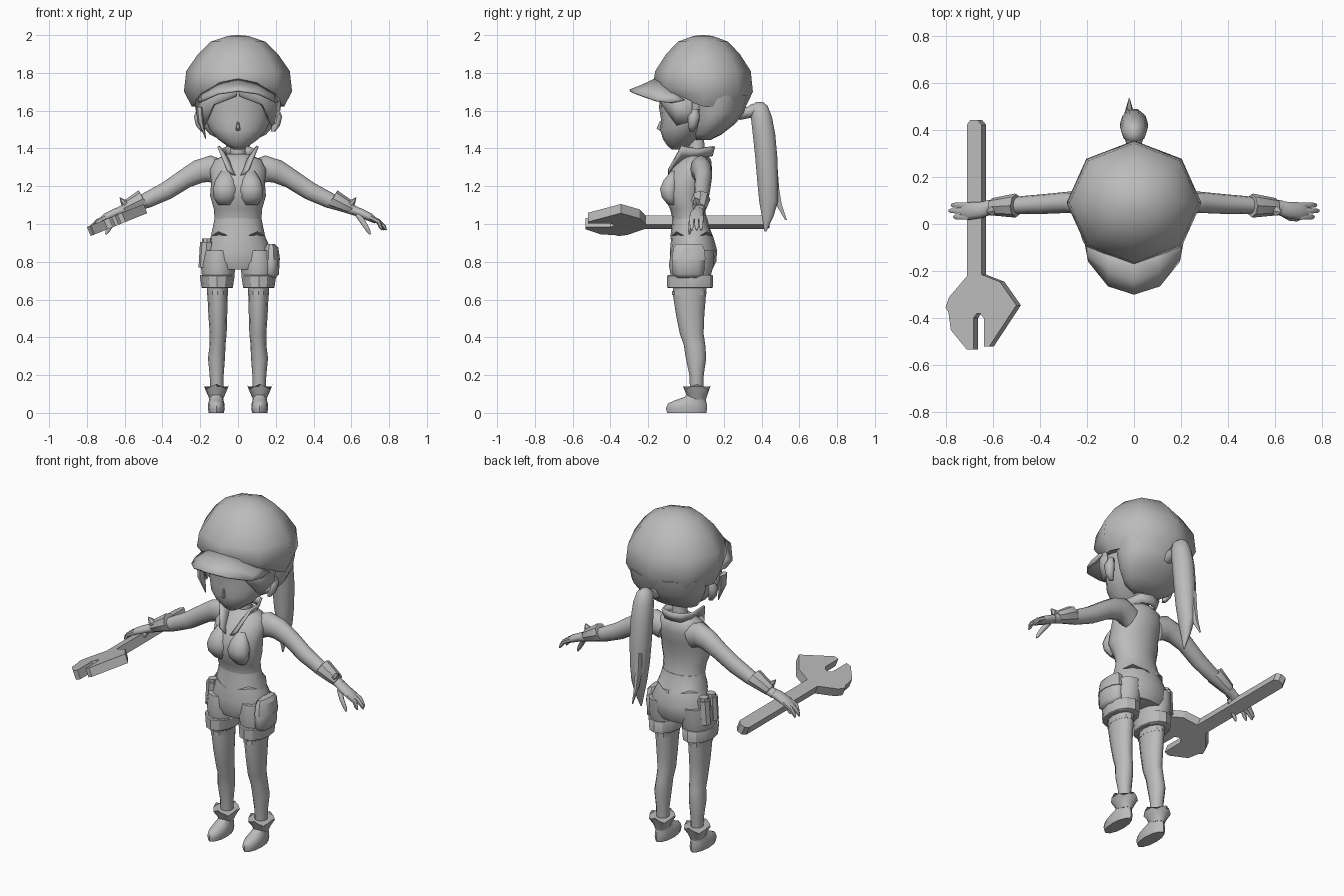
import bpy, math
from mathutils import Vector

grey = bpy.data.materials.new("plain_grey")
grey.diffuse_color = (0.5, 0.5, 0.5, 1)


def make(name, verts, faces, mirror=False, thick=0, angle=60):
    me = bpy.data.meshes.new(name)
    me.from_pydata([tuple(v) for v in verts], [], faces)
    me.materials.append(grey)
    ob = bpy.data.objects.new(name, me)
    bpy.context.collection.objects.link(ob)
    bpy.ops.object.select_all(action='DESELECT')
    ob.select_set(True)
    bpy.context.view_layer.objects.active = ob
    bpy.ops.object.mode_set(mode='EDIT')
    bpy.ops.mesh.select_all(action='SELECT')
    bpy.ops.mesh.normals_make_consistent(inside=False)
    bpy.ops.object.mode_set(mode='OBJECT')
    if angle:
        bpy.ops.object.shade_smooth_by_angle(angle=math.radians(angle))
    if mirror:
        ob.modifiers.new("mirror", 'MIRROR')
    if thick:
        ob.modifiers.new("thickness", 'SOLIDIFY').thickness = thick
    return ob


def loft(name, rings, n=12, limb=False, wave=0, **kw):
    """Rings are (x, y, z, rx, ry); limbs turn their rings to follow the path."""
    cs = [Vector(r[:3]) for r in rings]
    verts, faces = [], []
    for i, r in enumerate(rings):
        ax, ay = Vector((1, 0, 0)), Vector((0, 1, 0))
        if limb:
            t = (cs[min(i + 1, len(cs) - 1)] - cs[max(i - 1, 0)]).normalized()
            ax = ay.cross(t).normalized()
            ay = t.cross(ax)
        for k in range(n):
            a = 2 * math.pi * k / n
            p = cs[i] + ax * r[3] * math.cos(a) + ay * r[4] * math.sin(a)
            if i == len(rings) - 1:
                p.z += wave * math.cos(4 * a)
            verts.append(p)
    for i in range(len(rings) - 1):
        for k in range(n):
            j = (k + 1) % n
            faces.append((i * n + k, i * n + j, i * n + n + j, i * n + n + k))
    faces += [tuple(range(n)), tuple(range(len(verts) - n, len(verts)))]
    return make(name, verts, faces, **kw)


def stack(name, rows, cx=0, **kw):
    """Horizontal sections as (z, half width, front y, back y)."""
    return loft(name, [(cx, (f + b) / 2, z, w, (b - f) / 2) for z, w, f, b in rows], **kw)


def strip(name, rows, thick=0.012, **kw):
    n = len(rows[0])
    faces = [(i * n + k, i * n + k + 1, i * n + n + k + 1, i * n + n + k)
             for i in range(len(rows) - 1) for k in range(n - 1)]
    return make(name, [p for r in rows for p in r], faces, True, thick, **kw)


# torso and hips
stack("torso", [(.76, .15, -.07, .14), (.80, .175, -.085, .16), (.86, .178, -.085, .165),
                (.93, .145, -.078, .145), (1.0, .122, -.065, .115), (1.08, .128, -.085, .10),
                (1.15, .148, -.12, .105), (1.22, .142, -.115, .12), (1.29, .15, -.08, .138),
                (1.34, .125, -.03, .133), (1.37, .06, .0, .11)], n=16)
loft("bust", [(.068, -.075, 1.10, .035, .02), (.068, -.085, 1.14, .062, .045),
              (.068, -.09, 1.185, .066, .05), (.066, -.08, 1.23, .055, .042),
              (.06, -.06, 1.28, .03, .02)], n=10, mirror=True)
stack("vest_hem", [(1.03, .124, -.072, .112), (.99, .132, -.076, .122),
                   (.94, .147, -.084, .147)], n=16, wave=-.02)

# shorts
stack("shorts_leg", [(.86, .085, -.08, .15), (.78, .092, -.09, .145), (.72, .085, -.08, .13)],
      cx=.105, mirror=True)
stack("shorts_cuff", [(.73, .09, -.095, .14), (.725, .092, -.10, .143), (.665, .083, -.10, .143),
                      (.66, .078, -.09, .13)], cx=.11, mirror=True, angle=30)

# legs
loft("leg", [(.11, .02, .70, .057, .09), (.108, .018, .63, .054, .088), (.107, .022, .52, .05, .075),
             (.105, .03, .42, .045, .063), (.108, .045, .36, .042, .057), (.114, .053, .29, .045, .054),
             (.113, .056, .2, .037, .038), (.112, .057, .1, .033, .035)], mirror=True)
stack("stocking_band", [(.645, .056, -.074, .108), (.625, .055, -.074, .107)],
      cx=.108, mirror=True, angle=30)

# boots
stack("boot", [(0, .04, -.10, .108), (.025, .045, -.106, .112), (.05, .043, -.095, .11),
               (.068, .038, -.055, .105), (.085, .035, -.005, .105), (.11, .038, .01, .10)],
      cx=.115, mirror=True)
stack("boot_cuff", [(.07, .034, .012, .105), (.10, .048, 0, .115), (.14, .07, -.02, .134)],
      cx=.115, wave=.014, n=16, mirror=True, angle=30)

# arms and hands
loft("arm", [(.09, .075, 1.27, .07, .05), (.15, .08, 1.293, .07, .056), (.21, .088, 1.277, .062, .05),
             (.28, .092, 1.24, .052, .045), (.38, .085, 1.175, .048, .042),
             (.48, .08, 1.127, .042, .038), (.57, .075, 1.09, .03, .03), (.63, .07, 1.065, .024, .03)],
     limb=True, mirror=True)
loft("wrist_cuff", [(.50, .078, 1.135, .049, .049), (.505, .078, 1.132, .051, .051),
                    (.60, .073, 1.085, .034, .037), (.605, .073, 1.082, .03, .033)],
     limb=True, n=8, mirror=True, angle=30)
loft("cuff_bow", [(.59, .06, 1.10, .02, .02), (.61, .055, 1.12, .014, .022), (.625, .05, 1.14, .002, .004)],
     limb=True, n=6, mirror=True, angle=30)
loft("palm", [(.60, .072, 1.078, .022, .028), (.65, .06, 1.058, .024, .036),
              (.70, .055, 1.035, .021, .039), (.73, .055, 1.015, .014, .034)], limb=True, n=10, mirror=True)
for i, (y, tip) in enumerate([(.03, .765), (.056, .785), (.08, .775)]):
    loft("finger_%d" % i, [(.70, y, 1.035, .014, .014), (.745, y, 1.012, .013, .013),
                           (tip - .01, y, .985, .01, .011), (tip, y, .968, .004, .005)],
         limb=True, n=6, mirror=True)
loft("thumb", [(.635, .045, 1.05, .016, .015), (.665, .025, 1.005, .014, .013),
               (.69, .02, .965, .011, .01), (.70, .018, .945, .004, .004)], limb=True, n=6, mirror=True)

# collar and neck
loft("neck", [(0, .06, 1.32, .06, .05), (0, .058, 1.38, .04, .045), (0, .05, 1.48, .04, .045)], n=10)
strip("collar", [[(.01, -.095, 1.255), (.045, -.025, 1.34), (.065, .06, 1.355), (.045, .12, 1.36), (0, .13, 1.362)],
                 [(.05, -.095, 1.29), (.10, -.025, 1.415), (.085, .06, 1.40), (.06, .125, 1.41), (0, .142, 1.412)]],
      angle=30)

# head
stack("face", [(1.395, .022, -.075, -.02), (1.415, .06, -.10, .02), (1.45, .108, -.122, .06),
               (1.50, .15, -.138, .12), (1.55, .172, -.132, .16), (1.61, .182, -.142, .2),
               (1.72, .185, -.14, .2)], n=16)
loft("nose", [(0, -.13, 1.495, .012, .012), (0, -.142, 1.505, .012, .016), (0, -.128, 1.545, .004, .012)], n=6)
loft("ear", [(.185, .03, 1.49, .012, .012), (.20, .035, 1.52, .022, .025), (.208, .042, 1.57, .026, .032),
             (.20, .045, 1.61, .015, .02)], n=8, mirror=True)

# hair
stack("back_hair", [(1.445, .09, .05, .13), (1.475, .15, .03, .19), (1.53, .198, .025, .26),
                    (1.59, .222, .015, .31), (1.68, .235, .0, .33)], n=16)
strip("fringe", [[(0, -.15, 1.76), (.11, -.135, 1.74), (.19, -.06, 1.69), (.225, .03, 1.65)],
                 [(0, -.155, 1.71), (.11, -.145, 1.67), (.195, -.06, 1.61), (.222, .03, 1.59)],
                 [(.01, -.156, 1.675), (.13, -.128, 1.63), (.182, -.05, 1.52), (.205, .02, 1.54)]])
loft("side_lock", [(-.205, -.05, 1.62, .02, .035), (-.198, -.06, 1.54, .016, .028),
                   (-.17, -.06, 1.45, .002, .003)], n=6)
loft("hair_tie", [(0, .28, 1.585, .035, .035), (0, .33, 1.59, .03, .03), (0, .365, 1.605, .04, .035)],
     limb=True, n=8)
stack("ponytail", [(1.645, .015, .37, .41), (1.625, .04, .34, .435), (1.57, .055, .34, .457),
                   (1.48, .06, .35, .475), (1.36, .06, .363, .486), (1.22, .052, .375, .49),
                   (1.12, .038, .385, .49), (1.04, .022, .40, .465), (.96, .003, .415, .425)], n=10)
stack("ponytail_curl", [(1.3, .02, .44, .488), (1.18, .02, .45, .497), (1.1, .014, .475, .51),
                        (1.02, .003, .525, .535)], n=6, cx=-.02)

# cap: eight panels with a rim that rises towards the front
cap = loft("cap", [(0, .09, z, r * 1.03, r * .95) for z, r in
                   [(1.62, .238), (1.70, .278), (1.81, .266), (1.90, .205), (1.965, .14), (1.995, .055), (2.0, .01)]],
           n=8)
for v in cap.data.vertices:
    if v.co.z < 1.75:
        v.co.z += max(0, .1 - v.co.y) * (.33 if v.co.z < 1.65 else .15)
strip("cap_brim", [[(0, -.155, 1.775), (.10, -.13, 1.75), (.19, -.07, 1.695), (.222, -.01, 1.66)],
                   [(0, -.24, 1.735), (.11, -.20, 1.72), (.195, -.13, 1.675), (.215, -.05, 1.65)],
                   [(0, -.30, 1.712), (.11, -.265, 1.695), (.195, -.16, 1.655), (.21, -.08, 1.643)]])

# hip pouch on one side, tube holder on the other
stack("pouch", [(.715, .025, -.05, .08), (.735, .042, -.075, .10), (.80, .045, -.076, .104),
                (.87, .035, -.065, .095), (.89, .02, -.055, .085)], cx=.175, n=10)
stack("pouch_flap", [(.81, .048, -.08, .108), (.875, .038, -.07, .10), (.895, .02, -.055, .085)],
      cx=.175, n=10, angle=30)
for i, y in enumerate((.0, .068)):
    loft("tube_pocket_%d" % i, [(-.175, y, .77, .034, .034), (-.165, y, .905, .036, .036)], n=8, angle=30)
    loft("tube_%d" % i, [(-.175, y, .80, .025, .025), (-.164, y, .922, .026, .026)], n=8, angle=30)

# wrench: flat outline tilted along the forearm
outline = [(-.70, .42), (-.685, .442), (-.655, .442), (-.637, .42), (-.637, -.215), (-.56, -.245),
           (-.49, -.345), (-.605, -.52), (-.628, -.52), (-.628, -.40), (-.642, -.38), (-.658, -.38),
           (-.672, -.40), (-.672, -.533), (-.70, -.533), (-.768, -.45), (-.778, -.375),
           (-.79, -.355), (-.775, -.31), (-.70, -.222)]
tilt = math.radians(22)
side = Vector((-math.sin(tilt), 0, math.cos(tilt))) * .026
flat = [Vector((x, y, 1.01 + (x + .667) * math.tan(tilt))) for x, y in outline]
n = len(flat)
make("wrench", [p + side for p in flat] + [p - side for p in flat],
     [tuple(range(n)), tuple(range(2 * n - 1, n - 1, -1))] +
     [(k, k + n, (k + 1) % n + n, (k + 1) % n) for k in range(n)], angle=0)
